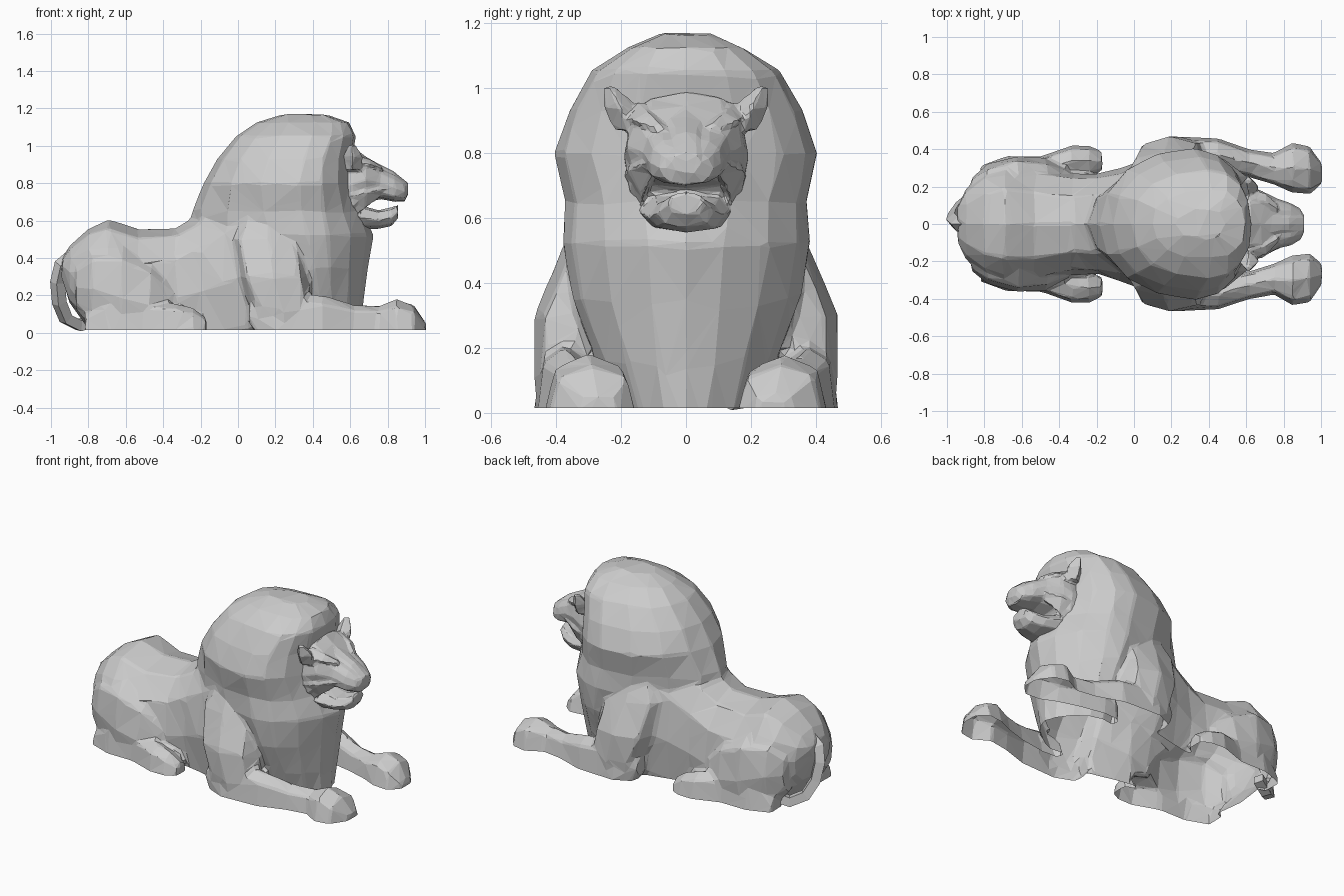
import bpy
import bmesh
import math
import random
from mathutils import Vector

random.seed(7)
default_cube = bpy.data.objects.get("Cube")
if default_cube:
    bpy.data.objects.remove(default_cube, do_unlink=True)

GROUND = .015

# One plain stone colour for the whole sculpture
stone = bpy.data.materials.new("grey_stone")
stone.use_nodes = True
stone_colour = (.6, .6, .6, 1)
stone.diffuse_color = stone_colour
stone.node_tree.nodes["Principled BSDF"].inputs["Base Color"].default_value = stone_colour


def signed_power(value, power):
    return math.copysign(abs(value) ** power, value)


def loft(bm, rows, sides=8, power=.85, upright=False, flip=1, rough=.004, fullest=.5):
    """Skin a row of cross-sections, each (position, side, low, high, half_width[, power]).
    Sections run along x, or along z when upright (low and high are then back and front).
    The section is widest at the fraction 'fullest' between low and high."""
    rings = []
    for position, side, low, high, half_width, *own_power in rows:
        bend = own_power[0] if own_power else power
        middle = low + (high - low) * fullest
        ring = []
        for step in range(sides):
            angle = math.tau * step / sides
            across = flip * (side + half_width * signed_power(math.cos(angle), bend))
            rise = signed_power(math.sin(angle), bend)
            along = middle + rise * (high - middle if rise > 0 else middle - low)
            point = Vector((along, across, position) if upright else (position, across, along))
            # Slight chiselled irregularity, kept off the centre line
            if abs(point.y) > .01:
                point += Vector([random.uniform(-rough, rough) for axis in "xyz"])
            ring.append(bm.verts.new(point))
        rings.append(ring)
    faces = [bm.faces.new(rings[0]), bm.faces.new(rings[-1])]
    for ring, following in zip(rings, rings[1:]):
        for i in range(sides):
            j = (i + 1) % sides
            faces.append(bm.faces.new((ring[i], ring[j], following[j], following[i])))
    bmesh.ops.recalc_face_normals(bm, faces=faces)


def loft_pair(bm, rows, **options):
    for flip in (1, -1):
        loft(bm, rows, flip=flip, **options)


def fuse(name, bm, voxel, keep):
    """Melt the overlapping lofts into one faceted skin, left open where it meets the ground."""
    bmesh.ops.triangulate(bm, faces=bm.faces[:])
    mesh = bpy.data.meshes.new(name)
    bm.to_mesh(mesh)
    part = bpy.data.objects.new(name, mesh)
    bpy.context.collection.objects.link(part)
    remesh = part.modifiers.new("one_skin", "REMESH")
    remesh.mode = "VOXEL"
    remesh.voxel_size = voxel
    soften = part.modifiers.new("soften", "SMOOTH")
    soften.iterations = 2
    facets = part.modifiers.new("facets", "DECIMATE")
    facets.ratio = keep
    facets.use_symmetry = True
    facets.symmetry_axis = "Y"
    skin = part.evaluated_get(bpy.context.evaluated_depsgraph_get()).to_mesh()
    bm.clear()
    bm.from_mesh(skin)
    bmesh.ops.bisect_plane(bm, geom=bm.verts[:] + bm.edges[:] + bm.faces[:],
                           plane_co=(0, 0, GROUND), plane_no=(0, 0, 1), clear_inner=True)
    part.modifiers.clear()
    bm.to_mesh(mesh)
    bm.free()
    mesh.materials.clear()
    mesh.materials.append(stone)


body = bmesh.new()

# Torso from rump to ribs, its walls running straight down to the ground
loft(body, [
    (-.94, 0, .3, .4, .1),
    (-.9, 0, .16, .465, .19),
    (-.8, 0, .02, .555, .28),
    (-.69, 0, -.15, .605, .32),
    (-.53, 0, -.2, .555, .315),
    (-.33, 0, -.2, .56, .275),
    (-.2, 0, -.2, .64, .27),
    (-.08, 0, -.2, .74, .3),
    (.06, 0, -.2, .82, .345),
    (.2, 0, -.2, .8, .37),
    (.33, 0, -.15, .6, .3),
], sides=12, rough=.007)

# Mane and wedge-shaped chest, stacked from the ground up
loft(body, [
    (-.06, 0, 0, .66, .2, 1.25),
    (.16, 0, 0, .67, .28, 1.25),
    (.35, 0, -.1, .695, .35, 1.25),
    (.52, 0, -.27, .725, .38, 1.2),
    (.65, 0, -.245, .67, .375, 1.1),
    (.8, 0, -.185, .62, .405, .97),
    (.93, 0, -.11, .61, .36, .92),
    (1.05, 0, -.01, .63, .29, .88),
    (1.125, 0, .1, .595, .18, .8),
    (1.165, 0, .23, .48, .08),
], sides=16, upright=True, rough=.005, fullest=.64)

# Front legs stretched forward from the shoulders
loft_pair(body, [
    (-.06, .35, .15, .4, .1),
    (.12, .36, .07, .4, .11),
    (.3, .32, 0, .38, .147),
    (.5, .26, -.04, .36, .125),
    (.64, .22, .04, .28, .1),
], upright=True)
loft_pair(body, [
    (.06, .36, .05, .15, .06),
    (.2, .37, -.2, .23, .1),
    (.45, .37, -.2, .2, .09),
    (.62, .325, -.15, .15, .075),
    (.75, .295, -.15, .145, .085),
    (.85, .3, -.18, .18, .135),
    (.94, .29, -.15, .145, .135),
    (1.005, .27, -.06, .05, .06),
], power=.75)

# Folded hind legs
loft_pair(body, [
    (-.87, .19, .12, .36, .06),
    (-.78, .22, .02, .45, .1),
    (-.62, .24, -.1, .46, .125),
    (-.47, .25, -.1, .38, .1),
    (-.36, .25, -.1, .26, .05),
], rough=.007)
loft_pair(body, [
    (-.82, .25, -.1, .11, .06),
    (-.68, .28, -.18, .18, .085),
    (-.5, .285, -.18, .18, .08),
    (-.33, .335, -.16, .16, .085),
    (-.24, .34, -.13, .135, .08),
    (-.17, .335, -.08, .08, .055),
], power=.75)
fuse("body_and_mane", body, voxel=.016, keep=.035)

# Skull, muzzle and hanging lower jaw
head = bmesh.new()
loft(head, [
    (.55, 0, .6, .97, .19),
    (.62, 0, .6, .99, .19),
    (.68, 0, .69, .945, .18),
    (.76, 0, .715, .885, .135),
    (.84, 0, .7, .845, .115),
    (.89, 0, .7, .81, .08),
    (.91, 0, .74, .79, .045),
], sides=12, power=.75)
loft(head, [
    (.57, 0, .58, .72, .15),
    (.66, 0, .555, .68, .14),
    (.75, 0, .555, .655, .115),
    (.82, 0, .57, .67, .09),
    (.855, 0, .61, .685, .055),
])
loft(head, [
    (.64, 0, .84, .965, .08),
    (.73, 0, .8, .915, .055),
    (.83, 0, .78, .865, .045),
    (.91, 0, .77, .8, .045),
], power=.7, rough=.002)

# Brows, cheeks and ears
loft_pair(head, [
    (.61, .14, .87, .96, .06),
    (.71, .115, .87, .925, .05),
    (.77, .08, .86, .89, .025),
], sides=4, rough=.002)
loft_pair(head, [
    (.58, .14, .6, .85, .05),
    (.68, .135, .66, .83, .045),
    (.78, .1, .74, .8, .03),
], sides=4, rough=.002)
loft_pair(head, [
    (.87, .18, .56, .66, .04),
    (.94, .2, .56, .67, .055),
    (1.005, .235, .59, .63, .02),
], sides=4, upright=True, rough=0)
fuse("head", head, voxel=.009, keep=.06)

# Tail dropping from the rump and curling along the ground
tail_path = [(-.87, 0, .42), (-.945, 0, .36), (-.965, .02, .27), (-.955, .05, .16),
             (-.92, .1, .075), (-.85, .16, .04), (-.76, .2, .07)]
tail_curve = bpy.data.curves.new("tail", "CURVE")
tail_curve.dimensions = "3D"
tail_curve.bevel_depth = .04
tail_curve.bevel_resolution = 0
tail_curve.use_fill_caps = True
spline = tail_curve.splines.new("POLY")
spline.points.add(len(tail_path) - 1)
for point, place in zip(spline.points, tail_path):
    point.co = (*place, 1)
spline.use_smooth = False
tail_curve.materials.append(stone)
bpy.context.collection.objects.link(bpy.data.objects.new("tail", tail_curve))
